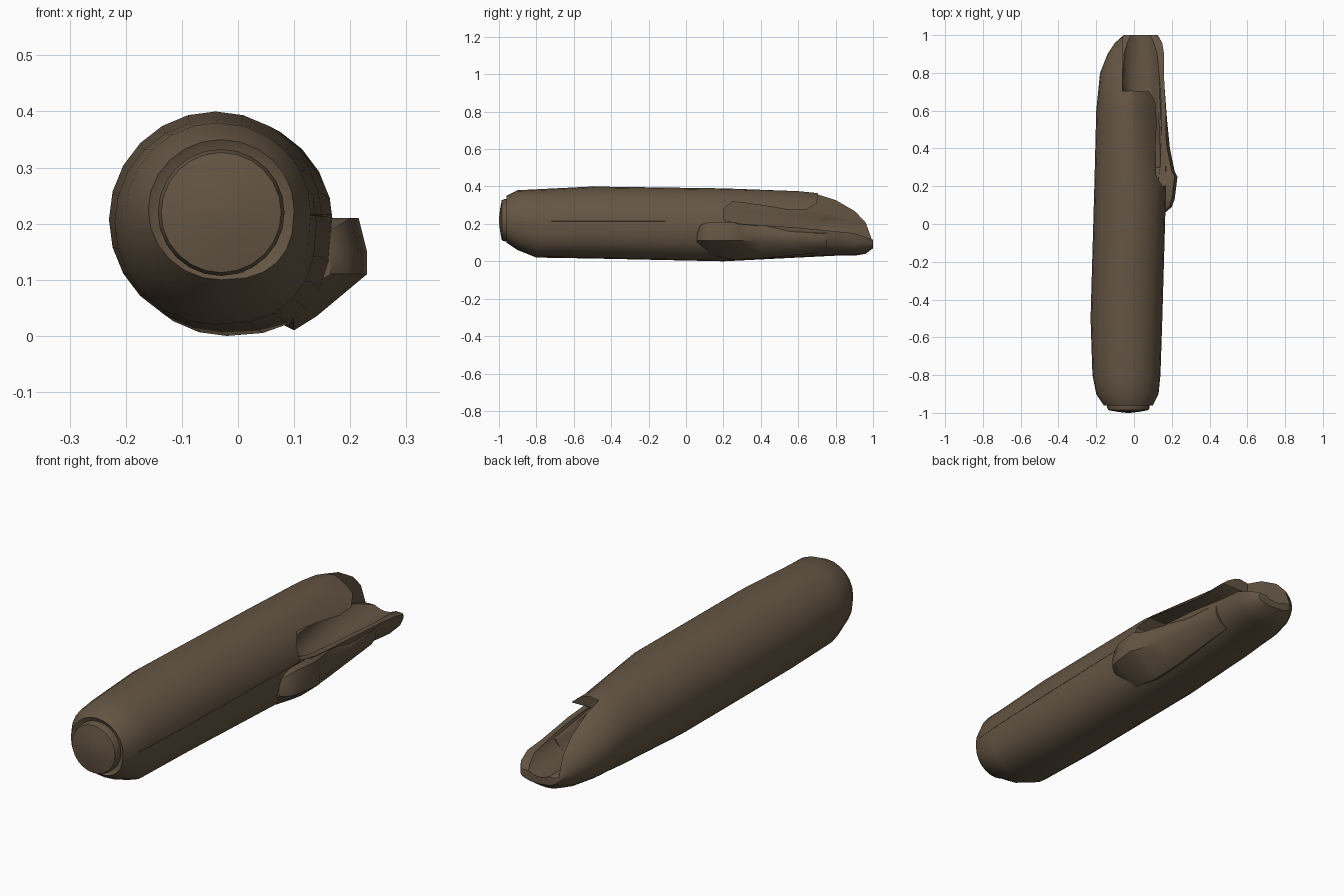
import bpy, bmesh, math

if "Cube" in bpy.data.objects:
    bpy.data.objects.remove(bpy.data.objects["Cube"])

bark = bpy.data.materials.new("dark_brown")
bark.use_nodes = True
COLOUR = (.13, .092, .058, 1)
bark.diffuse_color = COLOUR
bark.node_tree.nodes["Principled BSDF"].inputs["Base Color"].default_value = COLOUR


def loft(name, rings):
    """Skin a closed solid over rings that have equal point counts."""
    bm = bmesh.new()
    loops = [[bm.verts.new(point) for point in ring] for ring in rings]
    count = len(loops[0])
    for near, far in zip(loops, loops[1:]):
        for i in range(count):
            j = (i + 1) % count
            bm.faces.new((near[i], near[j], far[j], far[i]))
    bm.faces.new(loops[0])
    bm.faces.new(loops[-1])
    bmesh.ops.recalc_face_normals(bm, faces=bm.faces)
    mesh = bpy.data.meshes.new(name)
    bm.to_mesh(mesh)
    bm.free()
    mesh.materials.append(bark)
    ob = bpy.data.objects.new(name, mesh)
    bpy.context.collection.objects.link(ob)
    return ob


def oval(y, left, right, bottom, top, upper=1, lower=1):
    """Oval ring inside a box; exponents flatten or square its +x quarters."""
    ring = []
    sides = 24
    for i in range(sides):
        angle = math.tau * i / sides
        c, s = math.cos(angle), math.sin(angle)
        power = 1 if c < 0 else lower if s < 0 else upper
        across = math.copysign(abs(c) ** power, c)
        height = math.copysign(abs(s) ** power, s)
        ring.append(((left + right + across * (right - left)) / 2, y,
                     (bottom + top + height * (top - bottom)) / 2))
    return ring


def body_ring(y, left, right, bottom, top):
    """Body section, flattened towards the middle of the open side."""
    flatten = max(0, .6 - 1.5 * abs(y - .6))
    return oval(y, left, right, bottom, top, upper=1 + flatten, lower=.8)


def cut(ob, cutter):
    mod = ob.modifiers.new("cut", "BOOLEAN")
    mod.operation = "DIFFERENCE"
    mod.solver = "EXACT"
    mod.object = cutter
    graph = bpy.context.evaluated_depsgraph_get()
    mesh = bpy.data.meshes.new_from_object(ob.evaluated_get(graph))
    ob.modifiers.clear()
    ob.data = mesh
    bpy.data.objects.remove(cutter)


def smooth(ob):
    bpy.ops.object.select_all(action="DESELECT")
    ob.select_set(True)
    bpy.context.view_layer.objects.active = ob
    bpy.ops.object.shade_smooth_by_angle(angle=math.radians(40))


# Long rounded body: y, then x range and z range
body = loft("body", [body_ring(*section) for section in (
    (-.95, -.14, .08, .11, .33), (-.96, -.16, .1, .1, .35),
    (-.9, -.2, .13, .06, .38), (-.8, -.22, .14, .02, .385),
    (-.5, -.23, .15, .015, .4), (.2, -.21, .17, 0, .39),
    (.6, -.2, .17, .02, .375), (.7, -.19, .165, .025, .365),
    (.8, -.18, .16, .03, .335), (.9, -.14, .16, .03, .285),
    (.96, -.1, .15, .04, .235), (1, -.055, .125, .07, .13))])

# Open side: curved lips swept across the body
lips = ((.2, .22), (.2, .28), (.25, .32), (.4, .3), (.55, .275), (.64, .275),
        (.7, .31), (.72, .5), (1.2, .5), (1.2, .1), (1, .115), (.9, .15),
        (.6, .18), (.3, .2))
cut(body, loft("opening", [[(x, y, z) for y, z in lips] for x in (-.06, .4)]))

# Hollow trough behind the lips
cut(body, loft("hollow", [oval(*section) for section in (
    (.23, .06, .13, .19, .25), (.3, .01, .14, .15, .27), (.5, -.03, .145, .11, .27),
    (.75, -.07, .145, .1, .3), (1.1, -.055, .12, .1, .27))]))

# Fine seam along the side
cut(body, loft("seam", [[(x, y, .215), (.2, y, .212), (.2, y, .218)]
                        for x, y in ((.12, -.9), (.16, .2))]))
smooth(body)


def knob_ring(y, reach, top, foot):
    """Knob section: flat top, blunt nose and a sloping underside."""
    nose, brow = .15, .11
    return [(.08, y, top - .02), (.14, y, top), (reach - .015, y, top),
            (reach, y, min(nose, top)), (reach, y, brow),
            (.14, y, foot + .025), (.1, y, foot), (.08, y, foot + .01)]


# Knob on the side, its underside sweeping down and back into the body
knob = loft("side_knob", [knob_ring(*section) for section in (
    (.06, .165, .18, .07), (.09, .2, .2, .05), (.13, .215, .21, .03),
    (.25, .23, .21, .01), (.28, .215, .2, .01), (.4, .19, .19, .015),
    (.55, .175, .17, .03), (.75, .16, .155, .05))])
cut(knob, loft("knob_hollow", [oval(y, -.05, .142, .1, .33) for y in (.3, 1)]))
smooth(knob)


def disc_ring(y, radius):
    centre_x, centre_z = -.03, .22
    return oval(y, centre_x - radius, centre_x + radius,
                centre_z - radius, centre_z + radius)


# Domed disc closing the front end
disc = loft("front_disc", [disc_ring(*step) for step in (
    (-.9, .11), (-.97, .113), (-.985, .107), (-.994, .06), (-1, .01))])
smooth(disc)
